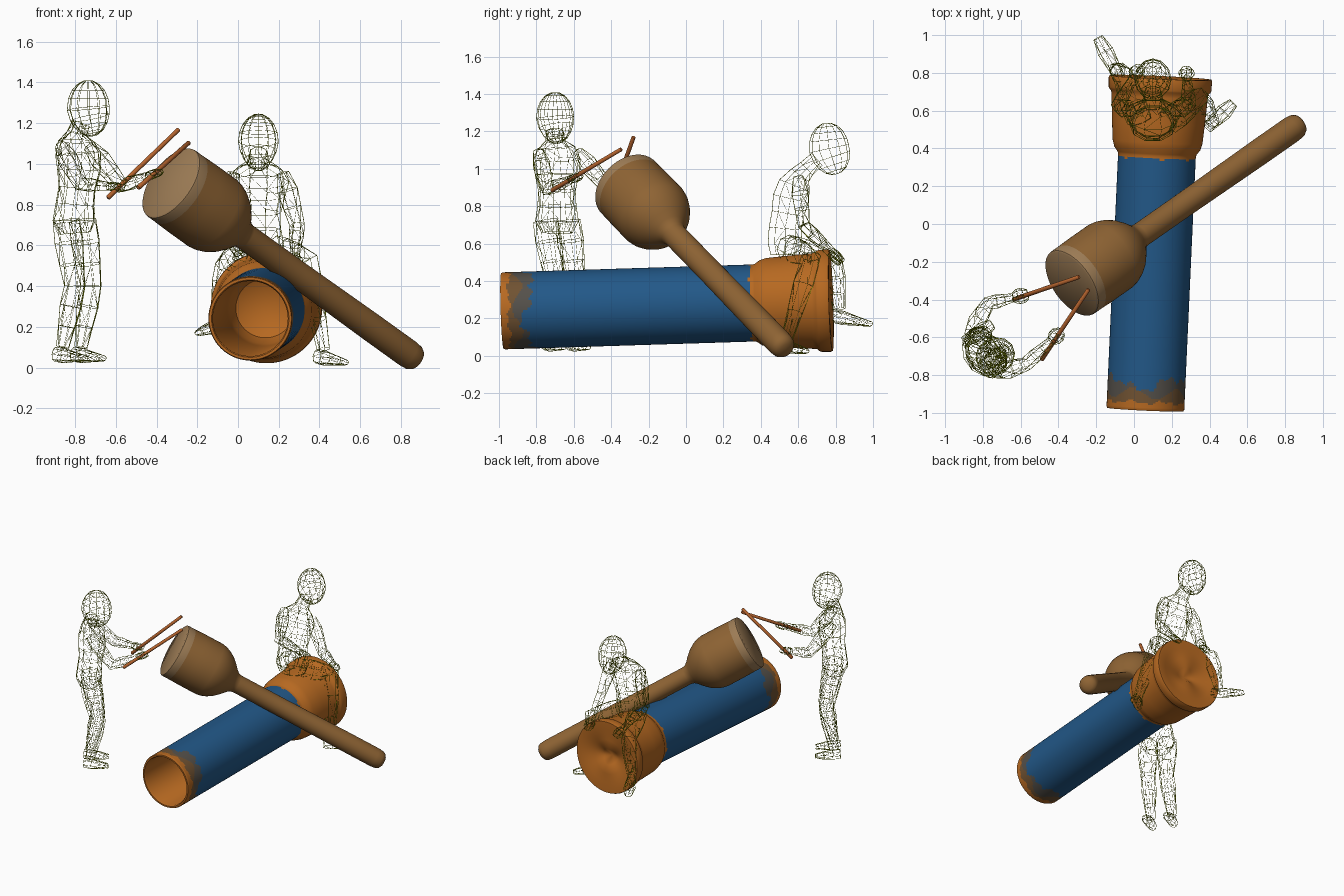
import bpy, bmesh, math, random
from mathutils import Vector, Matrix

if "Cube" in bpy.data.objects:
    bpy.data.objects.remove(bpy.data.objects["Cube"])

random.seed(4)
V = Vector


def material(name, rgb):
    m = bpy.data.materials.new(name)
    lin = [((c / 255 + 0.055) / 1.055) ** 2.4 for c in rgb]
    m.diffuse_color = (*lin, 1)
    m.use_nodes = True
    m.node_tree.nodes["Principled BSDF"].inputs["Base Color"].default_value = m.diffuse_color
    return m


ORANGE = material("orange wood", (183, 105, 33))
BLUE = material("blue paint", (34, 88, 136))
WORN = material("worn paint", (112, 82, 50))
FADED = material("faded paint", (84, 80, 74))
BROWN = material("brown wood", (143, 100, 52))
SKIN = material("drum skin", (158, 125, 86))
STICK = material("stick wood", (182, 100, 46))
WIRE = material("olive wire", (134, 146, 10))


def finish(bm, name, mats, smooth=True):
    bmesh.ops.recalc_face_normals(bm, faces=bm.faces)
    me = bpy.data.meshes.new(name)
    bm.to_mesh(me)
    bm.free()
    ob = bpy.data.objects.new(name, me)
    bpy.context.collection.objects.link(ob)
    for m in mats:
        me.materials.append(m)
    if smooth:
        bpy.ops.object.select_all(action='DESELECT')
        ob.select_set(True)
        bpy.context.view_layer.objects.active = ob
        bpy.ops.object.shade_smooth_by_angle(angle=math.radians(40))
    return ob


def lathe(name, profile, start, direction, mats, n=64, rule=None, warp=None):
    """Spin (radius, distance) points about an axis; rule picks a face's material."""
    bm = bmesh.new()
    rings = []
    for r, s in profile:
        if r == 0:
            rings.append([bm.verts.new((0, 0, s))] * n)
        else:
            rings.append([bm.verts.new((r * math.cos(k * math.tau / n), r * math.sin(k * math.tau / n), s))
                          for k in range(n)])
    for i, (p, q) in enumerate(zip(rings, rings[1:])):
        for k in range(n):
            j = (k + 1) % n
            corners = list(dict.fromkeys((p[k], p[j], q[j], q[k])))
            f = bm.faces.new(corners)
            if rule:
                f.material_index = rule(i, (profile[i][1] + profile[i + 1][1]) / 2, k * math.tau / n)
    if warp:
        warp(bm)
    rot = V(direction).to_track_quat('Z', 'Y').to_matrix().to_4x4()
    bm.transform(Matrix.Translation(start) @ rot)
    return finish(bm, name, mats)


# Large drum: hollow tube lying on the floor, flared at the back
inner = [(0, 1.67), (0.09, 1.66), (0.145, 1.63), (0.172, 1.56), (0.18, 1.45), (0.184, 0.012),
         (0.19, 0.0), (0.202, 0.0)]
outer = [(0.206, 0.008 + 0.008 * i) for i in range(30)]
outer += [(0.206, 1.30 + 0.0125 * i) for i in range(5)]
outer += [(0.21, 1.36), (0.228, 1.385), (0.238, 1.42), (0.246, 1.52), (0.255, 1.66), (0.258, 1.68),
          (0.268, 1.69), (0.272, 1.70), (0.274, 1.75), (0.270, 1.76), (0.255, 1.76),
          (0.20, 1.757), (0.13, 1.755), (0.06, 1.753), (0, 1.75)]


def paint(i, s, a):
    if i < len(inner) - 1:
        return 0
    # uneven edges of the worn band
    ragged = 0.008 * math.sin(7 * a) + 0.006 * math.sin(17 * a + 1)
    if s < 0.042 + ragged or s > 1.335 + ragged * 0.5:
        return 0
    edge = 0.145 + 0.03 * math.sin(3 * a + 0.5) + 2 * ragged + random.uniform(-0.004, 0.004)
    if s < edge:
        return 2 if s < 0.09 + 0.03 * math.sin(5 * a + 2) else 3
    return 1


def fold_skin(bm):
    # soft fold across the stretched back skin
    for v in bm.verts:
        r = math.hypot(v.co.x, v.co.y)
        if v.co.z > 1.745 and r < 0.25:
            a = math.atan2(v.co.y, v.co.x)
            v.co.z -= 0.03 * (1 - r / 0.255) * (1 + 0.8 * math.cos(2 * a))


lathe("large_drum", inner + outer, (0.06, -0.982, 0.24), (0.08, 1.75, 0.055),
      [ORANGE, BLUE, WORN, FADED], n=96, rule=paint, warp=fold_skin)

# Long-necked drum leaning across the large drum
AXIS = V((0.706, 0.494, -0.508)).normalized()
bowl = [(0, 0), (0.19, 0.0), (0.198, 0.006), (0.20, 0.015), (0.20, 0.06), (0.202, 0.15), (0.202, 0.29),
        (0.196, 0.325), (0.182, 0.362), (0.158, 0.402), (0.123, 0.442), (0.091, 0.472), (0.072, 0.495),
        (0.066, 0.52), (0.066, 0.9), (0.070, 1.4), (0.070, 1.65), (0.066, 1.69), (0.055, 1.71),
        (0.035, 1.722), (0, 1.727)]
lathe("long_drum", bowl, (-0.333, -0.316, 0.908), AXIS, [BROWN, SKIN],
      rule=lambda i, s, a: int(s < 0.06))

# Drum sticks
for name, p, q in (("left_stick", (-0.64, -0.40, 0.832), (-0.29, -0.28, 1.17)),
                   ("right_stick", (-0.49, -0.72, 0.882), (-0.24, -0.345, 1.105))):
    d = V(q) - V(p)
    L = d.length
    lathe(name, [(0, 0), (0.009, 0), (0.012, 0.004), (0.011, L - 0.004), (0.008, L), (0, L)],
          p, d, [STICK], n=12)


# Wire figures
def loft(bm, stations, side, n=6, tri=True):
    """Join elliptical rings (centre, half width, half depth) along a path."""
    pts = [V(s[0]) for s in stations]
    rings = []
    for i, (c, a, b) in enumerate(stations):
        t = (pts[min(i + 1, len(pts) - 1)] - pts[max(i - 1, 0)]).normalized()
        u = (V(side) - t * t.dot(V(side))).normalized()
        w = t.cross(u)
        rings.append([bm.verts.new(pts[i] + u * a * math.cos(k * math.tau / n) + w * b * math.sin(k * math.tau / n))
                      for k in range(n)])
    faces = [bm.faces.new((p[k], p[(k + 1) % n], q[(k + 1) % n], q[k]))
             for p, q in zip(rings, rings[1:]) for k in range(n)]
    bm.faces.new(rings[0])
    bm.faces.new(rings[-1])
    if tri:
        bmesh.ops.triangulate(bm, faces=faces[::2])


def bone(p, q, radii):
    p, q = V(p), V(q)
    return [(p.lerp(q, i / (len(radii) - 1)), r, r) for i, r in enumerate(radii)]


def figure(name, fwd, torso, head, lean, arms, legs):
    bm = bmesh.new()
    fwd = V(fwd).normalized()
    side = V((-fwd.y, fwd.x, 0))
    loft(bm, torso, side, n=10)
    # head with narrow jaw
    c = V(head)
    rings = []
    for i in range(9):
        phi = math.pi * (0.07 + 0.86 * i / 8)
        low = max(0, math.cos(phi))
        up = V((0, 0, -0.137 * math.cos(phi)))
        rings.append((c + up + fwd * (0.03 * low - lean * math.cos(phi)),
                      0.098 * math.sin(phi) * (1 - 0.12 * low), 0.106 * math.sin(phi)))
    loft(bm, rings, side, n=12, tri=False)
    for shoulder, elbow, hand in arms:
        loft(bm, bone(shoulder, elbow, (0.03, 0.05, 0.043, 0.036))
             + bone(elbow, hand, (0.036, 0.036, 0.028, 0.022))[1:], side, n=6)
        # palm and fingers
        d = (V(hand) - V(elbow)).normalized()
        h = V(hand)
        loft(bm, [(h, 0.024, 0.018), (h + d * 0.025, 0.04, 0.022),
                  (h + d * 0.055, 0.04, 0.02), (h + d * 0.08, 0.025, 0.015)], side, n=8)
    for hip, knee, ankle, toe in legs:
        loft(bm, bone(hip, knee, (0.068, 0.072, 0.062, 0.052))
             + bone(knee, ankle, (0.05, 0.054, 0.042, 0.032))[1:], side, n=7)
        # shoe
        a, t = V(ankle), V(toe)
        d = V((t.x - a.x, t.y - a.y, 0)).normalized()
        heel = V((a.x, a.y, a.z - 0.035)) - d * 0.045
        across = V((-d.y, d.x, 0))
        loft(bm, [(heel, 0.028, 0.035), (heel.lerp(t, 0.3), 0.034, 0.036), (heel.lerp(t, 0.65), 0.042, 0.024),
                  (t, 0.026, 0.014)], across, n=8)
    ob = finish(bm, name, [WIRE], smooth=False)
    mod = ob.modifiers.new("wire", 'WIREFRAME')
    mod.thickness = 0.003
    mod.use_even_offset = False


# Standing player, facing the skin of the long drum
figure("standing_player", (0.82, 0.57, 0),
       [((-0.80, -0.69, 0.66), 0.09, 0.07), ((-0.805, -0.69, 0.72), 0.125, 0.095), ((-0.80, -0.69, 0.80), 0.11, 0.088),
        ((-0.79, -0.69, 0.88), 0.105, 0.085), ((-0.78, -0.69, 0.97), 0.125, 0.10), ((-0.785, -0.69, 1.05), 0.14, 0.095),
        ((-0.795, -0.695, 1.11), 0.12, 0.065), ((-0.79, -0.70, 1.15), 0.05, 0.05), ((-0.77, -0.70, 1.20), 0.045, 0.045)],
       (-0.735, -0.70, 1.273), 0.0,
       [((-0.87, -0.58, 1.09), (-0.77, -0.42, 0.90), (-0.64, -0.39, 0.89)),
        ((-0.73, -0.79, 1.09), (-0.57, -0.74, 0.89), (-0.44, -0.62, 0.94))],
       [((-0.84, -0.63, 0.72), (-0.80, -0.59, 0.40), (-0.86, -0.60, 0.10), (-0.75, -0.53, 0.045)),
        ((-0.76, -0.75, 0.72), (-0.72, -0.70, 0.40), (-0.77, -0.73, 0.10), (-0.66, -0.66, 0.045))])

# Seated player, astride the back of the large drum
figure("seated_player", (0, 1, 0),
       [((0.10, 0.53, 0.54), 0.10, 0.08), ((0.10, 0.53, 0.60), 0.125, 0.095), ((0.10, 0.53, 0.68), 0.11, 0.09),
        ((0.10, 0.545, 0.76), 0.11, 0.09), ((0.10, 0.56, 0.84), 0.13, 0.10), ((0.10, 0.58, 0.91), 0.15, 0.09),
        ((0.10, 0.61, 0.965), 0.12, 0.06), ((0.10, 0.645, 1.0), 0.055, 0.048), ((0.10, 0.70, 1.05), 0.045, 0.045)],
       (0.10, 0.765, 1.108), -0.015,
       [((-0.02, 0.60, 0.955), (-0.085, 0.63, 0.70), (0.0, 0.78, 0.56)),
        ((0.22, 0.60, 0.955), (0.29, 0.63, 0.70), (0.28, 0.77, 0.55))],
       [((0.03, 0.55, 0.58), (-0.06, 0.79, 0.50), (-0.10, 0.82, 0.25), (-0.19, 0.985, 0.17)),
        ((0.18, 0.54, 0.58), (0.345, 0.67, 0.53), (0.42, 0.54, 0.09), (0.525, 0.64, 0.025))])
